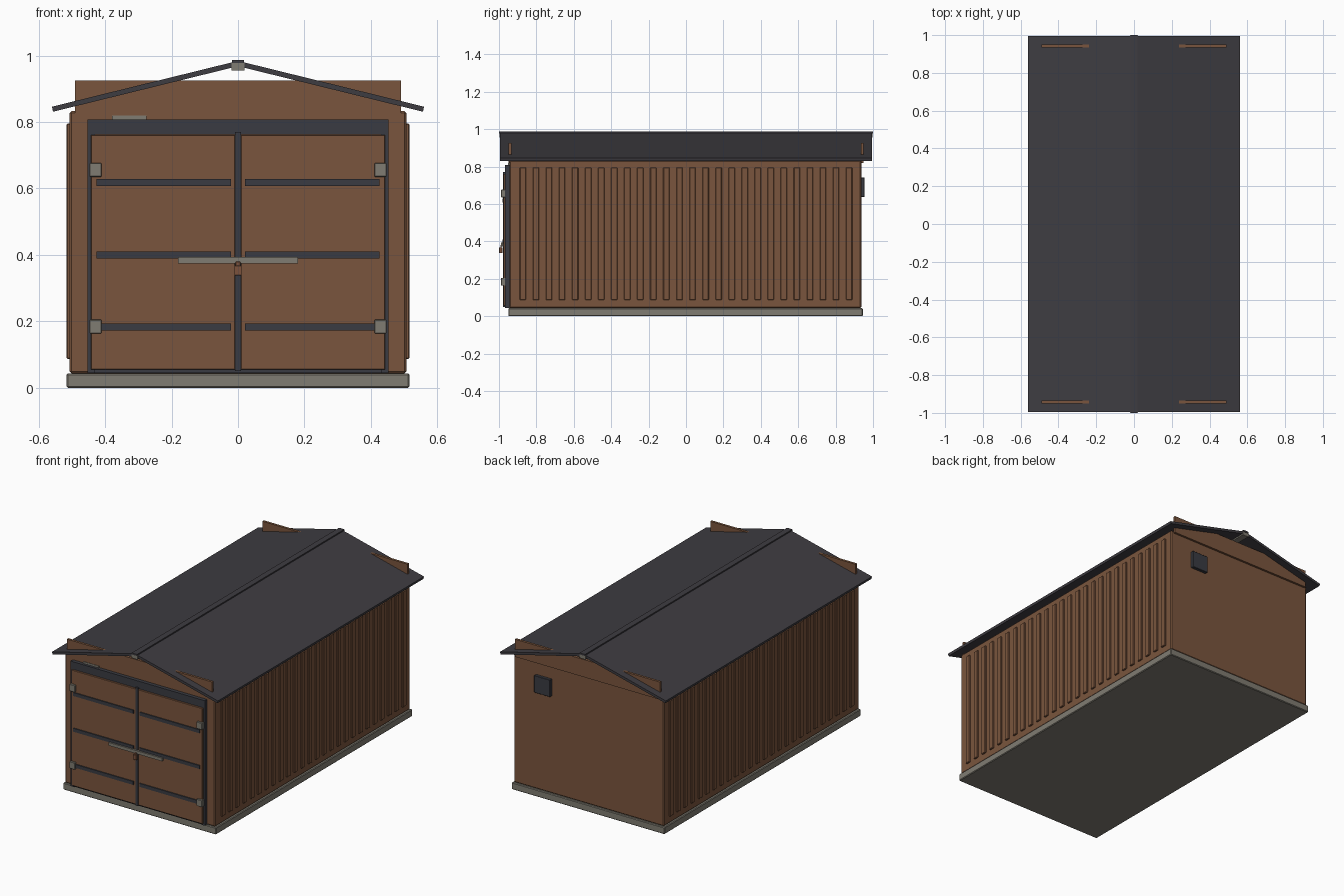
import bpy, bmesh, math
from mathutils import Matrix, Vector

if "Cube" in bpy.data.objects:
    bpy.data.objects.remove(bpy.data.objects["Cube"])


def material(name, rgb):
    m = bpy.data.materials.new(name)
    m.diffuse_color = (*rgb, 1)
    m.use_nodes = True
    m.node_tree.nodes["Principled BSDF"].inputs["Base Color"].default_value = m.diffuse_color
    return m


BROWN = material("brown_panel", (0.195, 0.091, 0.047))
ROOF = material("roof_charcoal", (0.048, 0.045, 0.053))
TRIM = material("dark_trim", (0.042, 0.044, 0.054))
GREY = material("warm_grey", (0.216, 0.202, 0.168))
RUST = material("rusty_lock", (0.20, 0.085, 0.045))


def add_box(bm, x, y, z):
    """Box from (min, max) ranges on each axis."""
    lo, hi = Vector((x[0], y[0], z[0])), Vector((x[1], y[1], z[1]))
    mat = Matrix.Translation((lo + hi) / 2) @ Matrix.Diagonal((*(hi - lo), 1))
    bmesh.ops.create_cube(bm, size=1, matrix=mat)


def finish(name, bm, mat, bevel=0):
    bmesh.ops.recalc_face_normals(bm, faces=bm.faces)
    me = bpy.data.meshes.new(name)
    bm.to_mesh(me)
    bm.free()
    me.materials.append(mat)
    ob = bpy.data.objects.new(name, me)
    bpy.context.collection.objects.link(ob)
    if bevel:
        b = ob.modifiers.new("bevel", 'BEVEL')
        b.width, b.segments = bevel, 1
    return ob


def boxes(name, ranges, mat, bevel=0):
    bm = bmesh.new()
    for r in ranges:
        add_box(bm, *r)
    return finish(name, bm, mat, bevel)


def mirrored(x, y, z):
    """The same box on both sides of x = 0."""
    return [(x, y, z), ((-x[1], -x[0]), y, z)]


# Foundation and wall body
boxes("foundation", [((-.516, .516), (-.95, .945), (0, .043))], GREY, .004)
boxes("wall_body", [((-.507, .507), (-.945, .937), (.043, .833))], BROWN, .006)

# Vertical ribs on the side walls
ribs = []
for i in range(26):
    c = -.872 + i * 1.744 / 25
    ribs += mirrored((.50, .516), (c - .017, c + .017), (.087, .795))
boxes("side_ribs", ribs, BROWN, .003)

# Gable boards, whose upper corners poke through the roof
boxes("gable_boards", [((-.49, .49), y, (.818, .925))
                       for y in ((-.949, -.934), (.935, .95))], BROWN)

# Sloped roof slabs
for side, s in (("left", -1), ("right", 1)):
    bm = bmesh.new()
    outline = [(0, .984), (.560, .846), (.557, .831), (0, .968)]
    face = bm.faces.new([bm.verts.new((s * x, -.994, z)) for x, z in outline])
    ext = bmesh.ops.extrude_face_region(bm, geom=[face])
    bmesh.ops.translate(bm, vec=(0, 1.988, 0),
                        verts=[v for v in ext["geom"] if isinstance(v, bmesh.types.BMVert)])
    finish("roof_slab_" + side, bm, ROOF)

# Ridge beam and cap
boxes("ridge_beam", [((-.02, .02), (-.998, .998), (.955, .979))], GREY)
boxes("ridge_cap", [((-.018, .018), (-1, 1), (.977, .987))], ROOF)

# Door frame: lintel, jambs, sill and middle post
boxes("door_frame",
      [((-.453, .453), (-.967, -.94), (.762, .808)),
       ((-.453, .453), (-.962, -.94), (.045, .06)),
       ((-.009, .009), (-.978, -.94), (.05, .77))]
      + mirrored((.43, .453), (-.967, -.94), (.045, .765)), TRIM)

# Door leaves with straps and hinges
boxes("door_leaves", mirrored((.008, .443), (-.975, -.945), (.055, .761)), BROWN, .002)
straps = []
for z in (.183, .400, .618):
    straps += mirrored((.021, .426), (-.981, -.97), (z - .0105, z + .0105))
boxes("door_straps", straps, TRIM)
hinges = []
for z in (.184, .656):
    hinges += mirrored((.411, .447), (-.988, -.962), (z - .021, z + .021))
boxes("door_hinges", hinges, GREY, .002)

# Lock bar and padlock
boxes("lock_bar", [((-.18, .18), (-.99, -.978), (.374, .393))], GREY)
boxes("padlock", [((-.011, .011), (-.999, -.982), (.338, .368)),
                  ((-.007, .007), (-.993, -.986), (.366, .38))], RUST, .001)

# Plate above the door and rear vent
boxes("wall_plate", [((-.38, -.275), (-.952, -.94), (.79, .819))], GREY)
boxes("rear_vent", [((.25, .358), (.93, .955), (.637, .742))], TRIM, .002)
